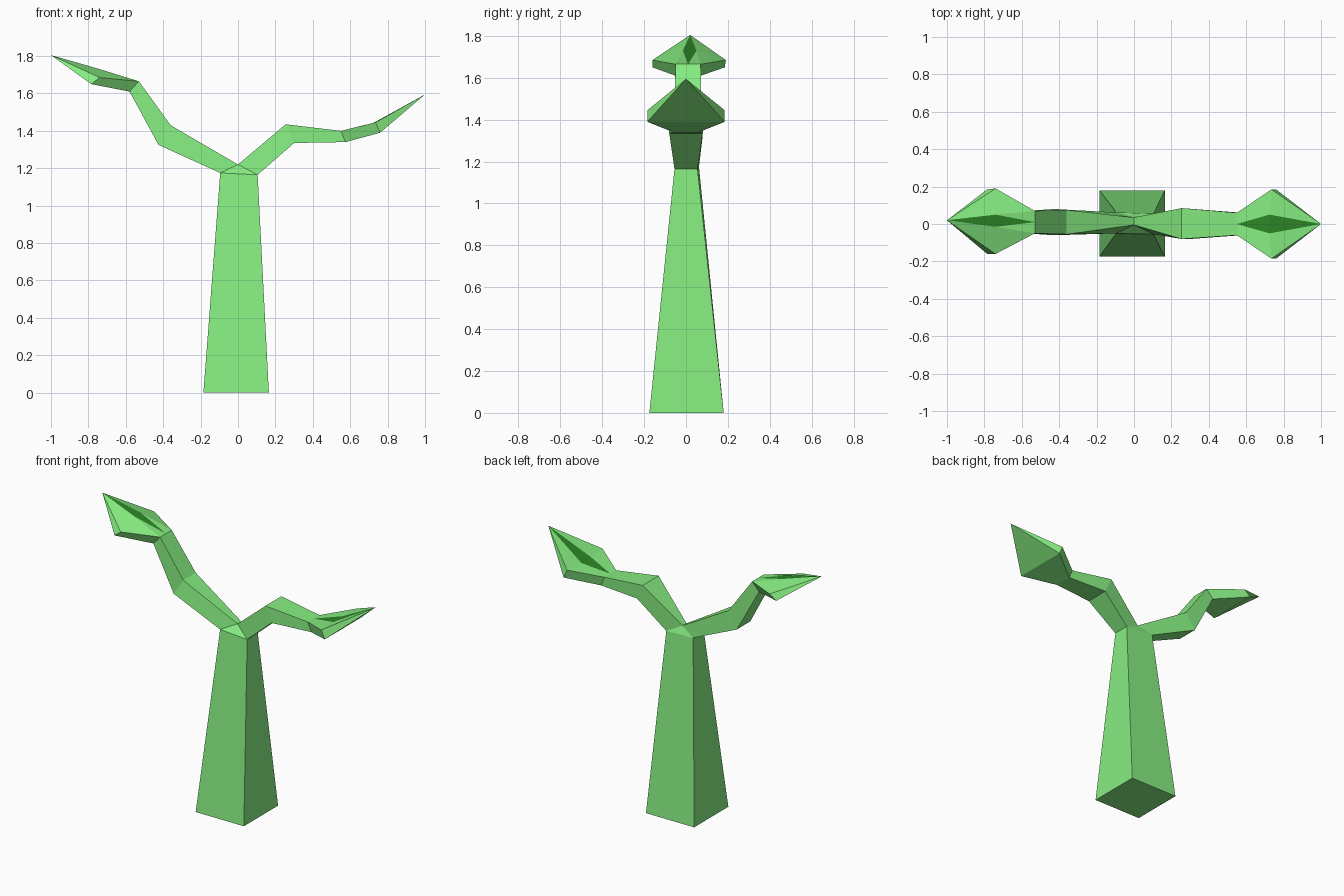
import bpy, bmesh

if "Cube" in bpy.data.objects:
    bpy.data.objects.remove(bpy.data.objects["Cube"])


def material(name, colour):
    m = bpy.data.materials.new(name)
    m.diffuse_color = (*colour, 1)
    m.use_nodes = True
    m.node_tree.nodes["Principled BSDF"].inputs["Base Color"].default_value = m.diffuse_color
    return m


LIGHT = material("light_green", (0.24, 0.85, 0.22))
DARK = material("dark_green", (0.026, 0.24, 0.021))


def make(name, points, faces, caps=(), dark=()):
    """Mesh from named points; caps only help orient normals and are then removed."""
    bm = bmesh.new()
    v = {k: bm.verts.new(p) for k, p in points.items()}
    for f in faces:
        bm.faces.new([v[k] for k in f])
    for f in dark:
        bm.faces.new([v[k] for k in f]).material_index = 1
    ends = [bm.faces.new([v[k] for k in f]) for f in caps]
    bmesh.ops.recalc_face_normals(bm, faces=bm.faces[:])
    bmesh.ops.delete(bm, geom=ends, context='FACES_ONLY')
    me = bpy.data.meshes.new(name)
    bm.to_mesh(me)
    bm.free()
    me.materials.append(LIGHT)
    me.materials.append(DARK)
    bpy.context.collection.objects.link(bpy.data.objects.new(name, me))


def ring(i, up, low):
    """Four-sided section; each edge is (x, z, y front, y back)."""
    (ux, uz, u0, u1), (lx, lz, l0, l1) = up, low
    return {(i, 0): (ux, u0, uz), (i, 1): (ux, u1, uz),
            (i, 2): (lx, l1, lz), (i, 3): (lx, l0, lz)}


def sides(i):
    return [[(i, k), (i, (k + 1) % 4), (i + 1, (k + 1) % 4), (i + 1, k)] for k in range(4)]


def cap(i):
    return [(i, k) for k in range(4)]


def branch(name, sections):
    pts = {}
    for i, s in enumerate(sections):
        pts.update(ring(i, *s))
    n = len(sections) - 1
    make(name, pts, [f for i in range(n) for f in sides(i)], [cap(0), cap(n)])


def leaf(name, base, middle, tip, rib):
    pts = {**ring(0, *base), **ring(1, *middle), "tip": tip}
    x, z, y0, y1 = rib
    pts["r0"], pts["r1"] = (x, y0, z), (x, y1, z)
    bx, bz, b0, b1 = base[0]
    pts["root"] = (bx, (b0 + b1) / 2, bz)
    faces = sides(0)[1:]                                    # edges and underside
    faces += [[(1, k), (1, k + 1), "tip"] for k in (1, 2)] + [[(1, 3), (1, 0), "tip"]]
    for k, r in ((0, "r0"), (1, "r1")):                     # top, either side of the rib
        faces += [[(0, k), (1, k), r], [(0, k), r, "root"], [(1, k), "tip", r]]
    make(name, pts, faces, [[(0, 0), "root", (0, 1), (0, 2), (0, 3)]],
         dark=[["root", "r0", "r1"], ["r0", "tip", "r1"]])


# Shared joints
fork = (0.0, 1.22, -0.005, 0.035)
stem_left = (-0.095, 1.175, -0.05, 0.062)
stem_right = (0.105, 1.165, -0.055, 0.055)
left_end = ((-0.53, 1.665, -0.05, 0.07), (-0.58, 1.61, -0.05, 0.07))
right_end = ((0.55, 1.40, -0.06, 0.06), (0.575, 1.34, -0.06, 0.06))

# Tapered stem with a pointed fork on top
stem = {}
for k, row in {"a": (-0.185, 0, -0.175, 0.18), "b": (0.165, 0, -0.175, 0.18),
               "c": stem_right, "d": fork, "e": stem_left}.items():
    x, z, y0, y1 = row
    stem[k + "0"], stem[k + "1"] = (x, y0, z), (x, y1, z)
panels = [[k + s for k in loop] for s in "01" for loop in ("abce", "ecd")]
panels += [[p + "0", q + "0", q + "1", p + "1"] for p, q in ("ab", "bc", "ea")]
make("stem", stem, panels, [["c0", "d0", "d1", "c1"], ["d0", "e0", "e1", "d1"]])

# Bent branches
branch("left_branch", [(fork, stem_left),
                       ((-0.36, 1.43, -0.055, 0.075), (-0.425, 1.325, -0.06, 0.08)), left_end])
branch("right_branch", [(fork, stem_right),
                        ((0.255, 1.435, -0.08, 0.085), (0.30, 1.335, -0.08, 0.08)), right_end])

# Pointed leaves with a dark rib
leaf("left_leaf", left_end,
     ((-0.74, 1.685, -0.16, 0.19), (-0.785, 1.65, -0.16, 0.185)),
     (-1.0, 0.02, 1.805), (-0.74, 1.73, -0.015, 0.05))
leaf("right_leaf", right_end,
     ((0.735, 1.445, -0.185, 0.185), (0.76, 1.39, -0.185, 0.185)),
     (1.0, 0.0, 1.595), (0.725, 1.443, -0.05, 0.05))
